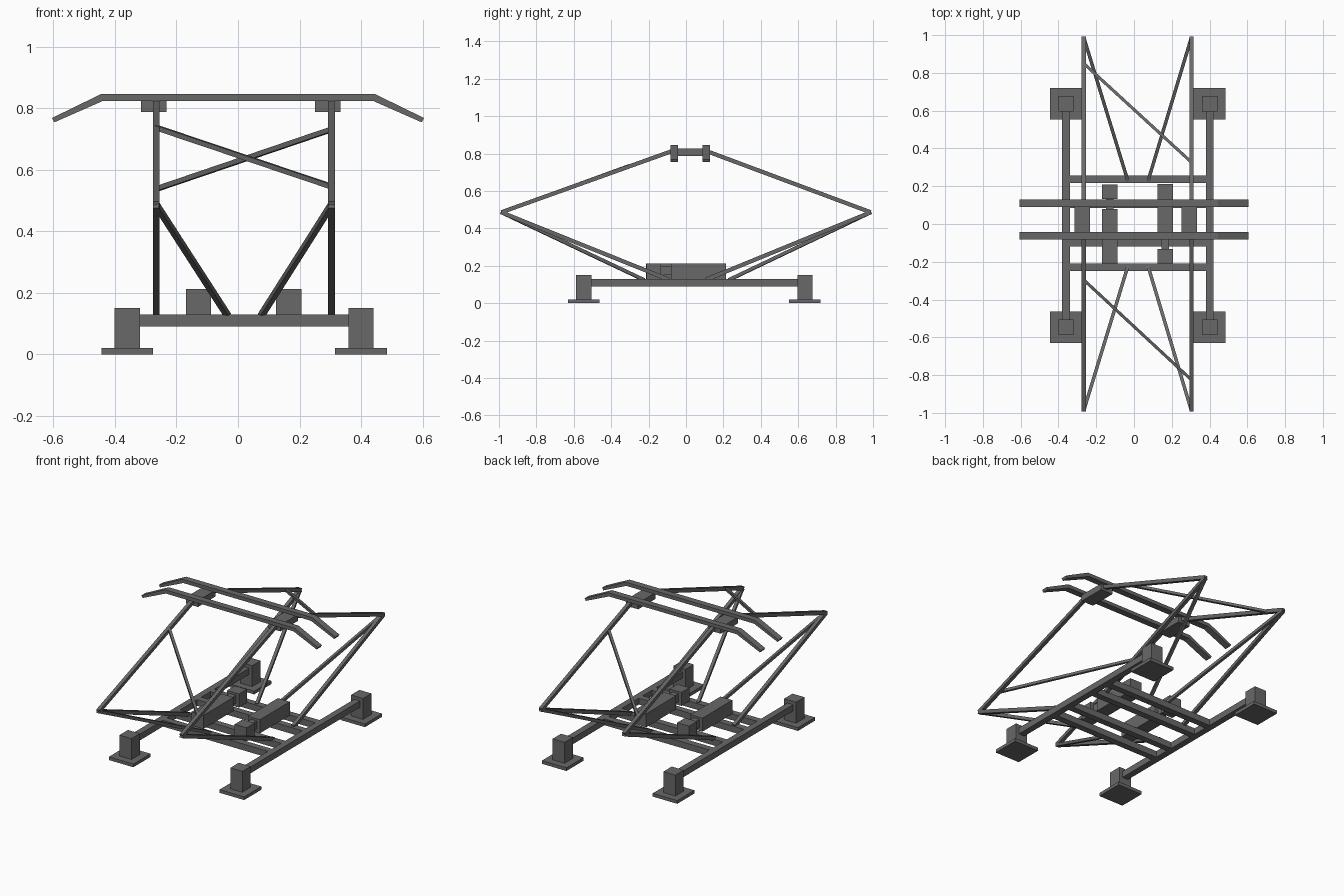
import bpy, bmesh
from mathutils import Vector

if "Cube" in bpy.data.objects:
    bpy.data.objects.remove(bpy.data.objects["Cube"])

mat = bpy.data.materials.new("dark grey metal")
mat.diffuse_color = (0.14, 0.14, 0.14, 1)
mat.use_nodes = True
mat.node_tree.nodes["Principled BSDF"].inputs["Base Color"].default_value = mat.diffuse_color


def finish(name, bm):
    bmesh.ops.recalc_face_normals(bm, faces=bm.faces)
    me = bpy.data.meshes.new(name)
    bm.to_mesh(me)
    bm.free()
    me.materials.append(mat)
    ob = bpy.data.objects.new(name, me)
    bpy.context.collection.objects.link(ob)
    return ob


def box(name, x0, x1, y0, y1, z0, z1):
    bm = bmesh.new()
    bmesh.ops.create_cube(bm, size=1)
    for v in bm.verts:
        v.co = Vector(((x0 + x1) / 2 + v.co.x * (x1 - x0),
                       (y0 + y1) / 2 + v.co.y * (y1 - y0),
                       (z0 + z1) / 2 + v.co.z * (z1 - z0)))
    return finish(name, bm)


def bar(name, a, b, t):
    """Square bar of thickness t from a to b, two faces kept upright."""
    a, b = Vector(a), Vector(b)
    d = (b - a).normalized()
    side = d.cross(Vector((0, 0, 1))).normalized()
    up = side.cross(d)
    bm = bmesh.new()
    bmesh.ops.create_cube(bm, size=1)
    for v in bm.verts:
        c = v.co.copy()
        v.co = (a + b) / 2 + side * c.x * t + up * c.y * t + d * c.z * (b - a).length
    return finish(name, bm)


# Insulator feet and base plates
for x in (-0.36, 0.40):
    for y in (-0.547, 0.636):
        box("foot_plate", x - 0.084, x + 0.084, y - 0.084, y + 0.084, 0, 0.02)
        box("foot_block", x - 0.041, x + 0.041, y - 0.041, y + 0.041, 0.02, 0.15)
    # Long side rails
    box("side_rail", x - 0.02, x + 0.02, -0.507, 0.596, 0.09, 0.129)

# Cross beams
for y in (-0.23, -0.10, 0.105, 0.236):
    box("cross_beam", -0.34, 0.38, y - 0.02, y + 0.02, 0.09, 0.129)

# Spring boxes: a long and a short one joined by a rod, turned half round on the left
for x, s in ((0.165, 1), (-0.128, -1)):
    for name, w, y0, y1, z0, z1 in (("spring_box", 0.041, -0.08, 0.213, 0.129, 0.213),
                                    ("spring_end_box", 0.041, -0.21, -0.133, 0.129, 0.213),
                                    ("spring_rod", 0.02, -0.133, -0.08, 0.15, 0.20)):
        box(name, x - w, x + w, min(s * y0, s * y1), max(s * y0, s * y1), z0, z1)

# Folding arms on both sides, front and back
XL, XR = -0.266, 0.304
for s, top_y, low_y, diag_y in ((-1, -0.07, -0.09, -0.225), (1, 0.105, 0.105, 0.23)):
    for x, foot_x in ((XL, -0.033), (XR, 0.075)):
        elbow = (x, s * 0.988, 0.486)
        bar("upper_arm", elbow, (x, top_y, 0.815), 0.022)
        bar("lower_arm", elbow, (x, low_y, 0.125), 0.022)
        bar("lower_diagonal", elbow, (foot_x, diag_y, 0.125), 0.018)

# Upper diagonal braces
bar("front_brace", (XL, -0.296, 0.737), (XR, -0.825, 0.545), 0.016)
bar("back_brace", (XL, 0.85, 0.537), (XR, 0.327, 0.731), 0.016)

# Head blocks joining the contact strips
for x in (-0.274, 0.292):
    box("head_block", x - 0.041, x + 0.041, -0.06, 0.11, 0.787, 0.826)

# Contact strips with drooping ends
top = [(-0.605, 0.768), (-0.445, 0.846), (0.445, 0.846), (0.605, 0.768)]
low = [(0.597, 0.754), (0.438, 0.824), (-0.438, 0.824), (-0.597, 0.754)]
for y in (-0.062, 0.109):
    bm = bmesh.new()
    f = bm.faces.new([bm.verts.new((x, y - 0.02, z)) for x, z in top + low])
    ext = bmesh.ops.extrude_face_region(bm, geom=[f], use_keep_orig=True)
    bmesh.ops.translate(bm, vec=(0, 0.04, 0),
                        verts=[g for g in ext["geom"] if isinstance(g, bmesh.types.BMVert)])
    finish("contact_strip", bm)
